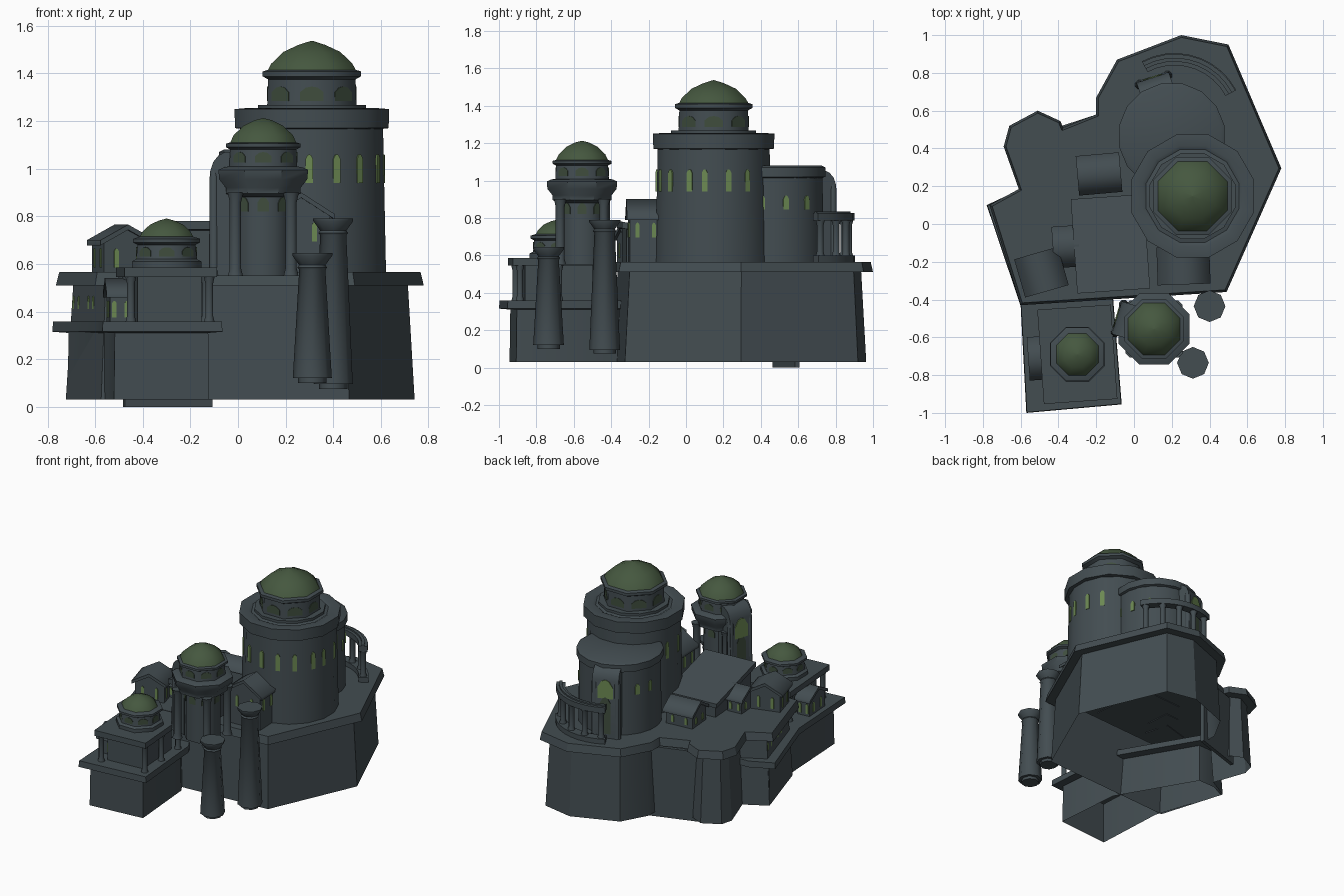
import bpy, bmesh, math
from mathutils import Vector

if "Cube" in bpy.data.objects:
    bpy.data.objects.remove(bpy.data.objects["Cube"])

def material(name, c):
    m = bpy.data.materials.new(name)
    m.diffuse_color = (*c, 1)
    m.use_nodes = True
    m.node_tree.nodes["Principled BSDF"].inputs["Base Color"].default_value = m.diffuse_color
    return m

STONE = material("slate stone", (.056, .074, .083))
DOME = material("moss green dome", (.06, .097, .05))
GLOW = material("light green window", (.15, .25, .085))
DIM = material("dim green window", (.05, .076, .048))
T = math.tau
rad = math.radians

def finish(name, bm, mat, angle=30):
    bmesh.ops.recalc_face_normals(bm, faces=bm.faces)
    me = bpy.data.meshes.new(name)
    for f in bm.faces:
        f.smooth = True
    bm.to_mesh(me)
    bm.free()
    me.set_sharp_from_angle(angle=rad(angle))
    me.materials.append(mat)
    ob = bpy.data.objects.new(name, me)
    bpy.context.collection.objects.link(ob)
    return ob

def skin(name, rings, mat=STONE, angle=30, bottom=True, top=True):
    """Join a stack of closed rings into a solid."""
    bm = bmesh.new()
    vs = [[bm.verts.new(p) for p in r] for r in rings]
    n = len(vs[0])
    for a, b in zip(vs, vs[1:]):
        for i in range(n):
            bm.faces.new((a[i], a[(i+1) % n], b[(i+1) % n], b[i]))
    if bottom:
        bm.faces.new(vs[0][::-1])
    if top:
        bm.faces.new(vs[-1])
    return finish(name, bm, mat, angle)

def lathe(name, c, prof, n=8, mat=STONE, angle=50, phase=.5):
    return skin(name, [[(c[0]+max(r, .002)*math.cos(T*(i+phase)/n),
                         c[1]+max(r, .002)*math.sin(T*(i+phase)/n), z) for i in range(n)]
                       for r, z in prof], mat, angle)

def inset(pts, d):
    """Move each edge of a counter-clockwise outline inward by d."""
    out, n = [], len(pts)
    for i in range(n):
        p, a, b = Vector(pts[i]), Vector(pts[i-1]), Vector(pts[(i+1) % n])
        e, f = (p-a).normalized(), (b-p).normalized()
        n1, n2 = Vector((-e.y, e.x)), Vector((-f.y, f.x))
        out.append(p + (n1+n2) * (d / (1 + n1.dot(n2))))
    return out

def outline(name, pts, levels, **kw):
    return skin(name, [[(p.x, p.y, z) for p in inset(pts, d)] for d, z in levels], **kw)

def slab(name, prof, depth, loc, ang, mat=STONE, angle=30):
    """Profile (u along ang, z) pushed along the direction ang+90."""
    c, s = math.cos(rad(ang)), math.sin(rad(ang))
    return skin(name, [[(loc[0]+u*c-v*s, loc[1]+u*s+v*c, z) for u, z in prof]
                       for v in (-depth/2, depth/2)], mat, angle)

def box(name, loc, w, l, z0, z1, ang=0):
    h = w/2
    return slab(name, [(-h, z0), (h, z0), (h, z1), (-h, z1)], l, loc, ang)

def window(loc, ang, z0, z1, w, mat=GLOW):
    """Thin arched plate facing ang."""
    h, k = w/2, min(w*.6, (z1-z0)*.4)
    slab("window", [(-h, z0), (h, z0), (h, z1-k), (h*.5, z1-k*.2), (0, z1),
                    (-h*.5, z1-k*.2), (-h, z1-k)], .009, loc, ang-90, mat)

def polar(c, r, a):
    return (c[0]+r*math.cos(rad(a)), c[1]+r*math.sin(rad(a)))

# upper terrace: open walls and overhanging rim
terrace = [(.49, -.36), (.78, .295), (.5, .95), (.25, 1), (-.09, .87), (-.2, .67), (-.2, .58),
           (-.375, .51), (-.39, .545), (-.51, .6), (-.66, .52), (-.69, .41), (-.61, .185),
           (-.765, .10), (-.6, -.43)]
outline("terrace_wall", terrace, [(.035, .03), (.062, .53)], bottom=False, top=False)
outline("terrace_rim", terrace, [(.06, .51), (0, .51), (.012, .565)], bottom=False)
# lower terrace wrapping the front left
lower = [(-.11, -.40), (-.45, .18), (-.62, .175), (-.78, .10), (-.6, -.435), (-.57, -1), (-.065, -.955)]
outline("lower_wall", lower, [(.052, .03), (.056, .33)], bottom=False, top=False)
outline("lower_rim", lower, [(.055, .31), (0, .315), (.003, .358)], bottom=False)
box("back_gate", (-.295, .535), .385, .025, 0, .5, 18)
for t in (.12, .25, .5, .62):
    window((-.765+.165*t+.057, .10-.53*t+.018), 197, .41, .465, .022)

# main tower
M = (.310, .148)
lathe("main_tower", M, [(.318, .55), (.305, 1.17)], 16)
lathe("main_tower_rim", M, [(.29, 1.165), (.334, 1.17), (.336, 1.25), (.275, 1.255), (.255, 1.245),
                            (.235, 1.25), (.235, 1.268), (.19, 1.268)], 12, angle=35)
lathe("main_drum", M, [(.203, 1.26), (.199, 1.375), (.224, 1.388), (.224, 1.408), (.2, 1.415)])
lathe("main_dome", M, [(.205, 1.405), (.185, 1.44), (.13, 1.49), (.06, 1.52), (0, 1.537)],
      mat=DOME, angle=60)
for a in (-190, -165, -140, -115, -92, -70, -49, -25, -9, 15, 36):
    window(polar(M, .305, a), a, .94, 1.06, .03)
for i in range(8):
    window(polar(M, .184, 45*i), 45*i, 1.285, 1.345, .1, DIM)

# lower round hall behind the main tower
B = (.2, .465)
lathe("rear_hall", B, [(.275, .55), (.268, 1.03)], 20)
lathe("rear_hall_roof", B, [(.26, 1.01), (.285, 1.02), (.285, 1.07), (.265, 1.08)], 16)
for a in (-12, 15, 42, 150, 172):
    window(polar(B, .269, a), a, .845, .92, .03)

# arched portals with a glowing window
def portal(c, r, a, z0, z1, w):
    h = z1 - z0
    slab("portal", [(-.06, z0), (.072, z0), (.066, z0+h*.84), (.052, z0+h*.92), (.03, z0+h*.97),
                    (0, z1), (-.06, z1)], w, polar(c, r, a), a, angle=40)
    p = polar(c, r+.067, a)
    window(p, a, z0+.02, z0+h*.6, w*.4, DIM)
    window(p, a, z0+h*.58, z0+h*.85, w*.58)
    for s in (-1, 1):
        q = polar(polar(c, r+.052, a), s*w*.43, a+90)
        lathe("portal_pilaster", q, [(.026, z0), (.022, z0+.03), (.02, z0+h*.8), (.012, z0+h*.86)])

portal(B, .26, 108, .56, 1.055, .18)

# curved colonnade at the back
C = (.215, .535)
def arc_band(name, r0, r1, z0, z1, a0=28, a1=118, n=9):
    rings = []
    for i in range(n+1):
        a = a0 + (a1-a0)*i/n
        rings.append([(*polar(C, r, a), z) for r, z in ((r0, z0), (r1, z0), (r1, z1), (r0, z1))])
    skin(name, rings)
arc_band("colonnade_beam", .305, .365, .785, .825)
arc_band("colonnade_cap", .325, .345, .82, .835)
arc_band("colonnade_base", .305, .37, .56, .60)
for i in range(5):
    lathe("colonnade_column", polar(C, .335, 33+20*i), [(.028, .59), (.019, .62), (.019, .76), (.028, .79)])

# small front tower carried out from the terrace
F = (.106, -.556)
lathe("front_tower", F, [(.122, .55), (.122, .91)])
lathe("front_tower_rim", F, [(.13, .88), (.17, .895), (.17, .92), (.2, .955), (.204, .995), (.18, 1.005),
                             (.15, 1.01)], angle=40)
lathe("front_drum", F, [(.155, 1.0), (.15, 1.08), (.17, 1.09), (.17, 1.105), (.15, 1.11)])
lathe("front_dome", F, [(.152, 1.105), (.135, 1.14), (.09, 1.18), (.04, 1.203), (0, 1.212)], mat=DOME, angle=60)
for i in range(8):
    a = 45*i
    window(polar(F, .112, a), a, .82, .88, .05, DIM)
    window(polar(F, .1385, a), a, 1.025, 1.07, .07, DIM)
for i in range(4):
    lathe("front_tower_column", polar(F, .165, 45+90*i), [(.034, .55), (.026, .58), (.026, .86), (.036, .9)])
portal(F, .14, 163, .55, 1.07, .18)

# domed pavilion on the lower terrace
P = (-.3, -.69)
box("pavilion_core", P, .27, .36, .35, .56, 4)
box("pavilion_slab", P, .39, .5, .545, .585, 4)
for sx in (-1, 1):
    for y in (-.21, 0, .21):
        q = polar(polar(P, sx*.165, 4), y, 94)
        lathe("pavilion_column", q, [(.026, .35), (.018, .38), (.018, .52), (.026, .55)])
lathe("pavilion_drum", P, [(.158, .58), (.158, .61), (.138, .62), (.132, .68), (.153, .69), (.153, .705), (.12, .715)],
      angle=46)
lathe("pavilion_dome", P, [(.128, .70), (.11, .735), (.075, .765), (.035, .782), (0, .79)], mat=DOME, angle=60)
for i in range(8):
    window(polar(P, .123, 45*i), 45*i, .63, .67, .065, DIM)

# gabled houses: w across the ridge, l along it
def house(name, loc, w, l, z0, eave, peak, ang):
    h, b, t = w/2, w/2-.018, .022
    slab(name+"_walls", [(-b, z0), (b, z0), (b, eave), (0, peak-t), (-b, eave)], l-.03, loc, ang)
    slab(name+"_roof", [(-h, eave-t), (0, peak-t), (h, eave-t), (h, eave), (0, peak), (-h, eave)], l, loc, ang,
         angle=75)
    top = eave - .035
    for s in (-1, 1):
        for u in (-w*.2, w*.2):
            end = polar(polar(loc, u, ang), s*(l/2-.015), ang+90)
            window(end, ang+90*s, max(z0+.025, top-.08), top, .02)
        for v in (-l*.22, l*.22):
            side = polar(polar(loc, v, ang+90), s*b, ang)
            window(side, ang+90-90*s, max(z0+.025, top-.08), top, .02)

house("left_house", (-.49, -.255), .24, .21, .56, .70, .765, 16)
house("back_house", (-.185, .265), .21, .23, .56, .67, .735, 95)
house("side_house", (-.36, -.12), .22, .14, .56, .67, .73, 94)
house("lower_house", (-.5, -.71), .23, .12, .35, .48, .54, 94)
house("tower_house", (.262, -.22), .28, .2, .56, .81, .90, 2)

# hall with a single roof plane falling to the back
H = (-.125, -.105)
slab("hall_walls", [(-.225, .56), (.225, .56), (.225, .66), (-.225, .75)], .34, H, 94)
slab("hall_roof", [(-.25, .745), (.25, .645), (.25, .675), (-.25, .78)], .386, H, 94)

# freestanding flared pillars
for c, z0, z1 in (((.40, -.435), .075, .79), ((.312, -.735), .1, .645)):
    lathe("pillar", c, [(.06, z0), (.06, z0+.02), (.082, z0+.02), (.055, z1-.07), (.062, z1-.06),
                        (.055, z1-.05), (.084, z1-.01), (.084, z1)], phase=0, angle=46)
